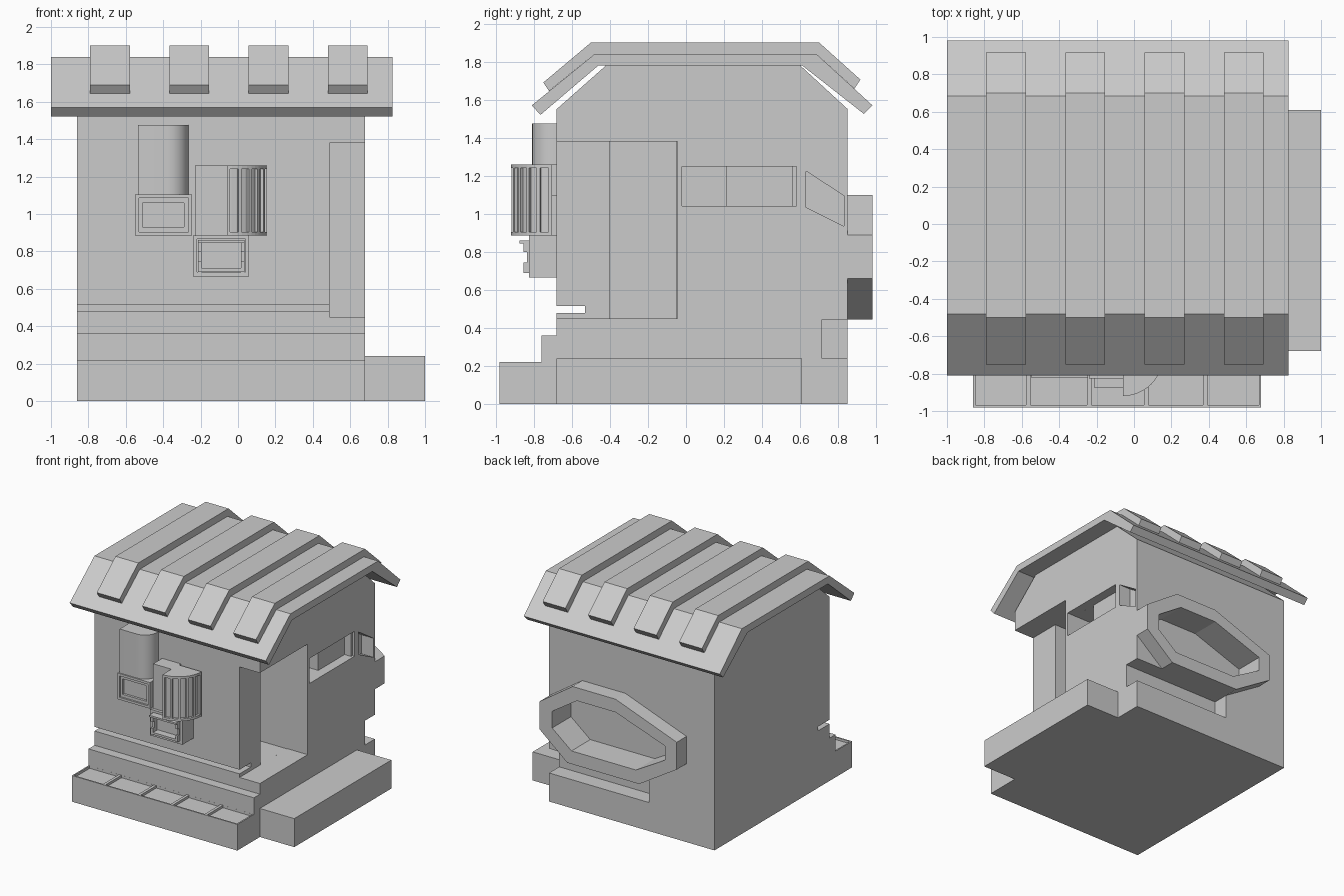
import bpy, bmesh, math

if "Cube" in bpy.data.objects:
    bpy.data.objects.remove(bpy.data.objects["Cube"])


def prism(name, pts, axis, a, b):
    """Extrude a 2D profile along an axis: x -> (y,z), y -> (x,z), z -> (x,y)."""
    def place(p, t):
        return {'x': (t, p[0], p[1]), 'y': (p[0], t, p[1]), 'z': (p[0], p[1], t)}[axis]
    bm = bmesh.new()
    lo = [bm.verts.new(place(p, a)) for p in pts]
    hi = [bm.verts.new(place(p, b)) for p in pts]
    n = len(pts)
    bm.faces.new(lo)
    bm.faces.new(hi[::-1])
    for i in range(n):
        j = (i + 1) % n
        bm.faces.new((lo[i], hi[i], hi[j], lo[j]))
    bmesh.ops.recalc_face_normals(bm, faces=bm.faces)
    me = bpy.data.meshes.new(name)
    bm.to_mesh(me)
    bm.free()
    ob = bpy.data.objects.new(name, me)
    bpy.context.collection.objects.link(ob)
    return ob


def box(name, x, y, z):
    return prism(name, [(x[0], z[0]), (x[1], z[0]), (x[1], z[1]), (x[0], z[1])], 'y', *y)


def cut(ob, cutters):
    """Subtract the cutters, bake the result and remove them."""
    for c in cutters:
        c.hide_render = True
        m = ob.modifiers.new("cut", 'BOOLEAN')
        m.operation, m.solver, m.object = 'DIFFERENCE', 'EXACT', c
    dg = bpy.context.evaluated_depsgraph_get()
    me = bpy.data.meshes.new_from_object(ob.evaluated_get(dg))
    ob.modifiers.clear()
    ob.data = me
    for c in cutters:
        bpy.data.objects.remove(c)


def arc(cx, cy, r, a0, a1, n):
    return [(cx + r * math.cos(math.radians(a0 + (a1 - a0) * i / n)),
             cy + r * math.sin(math.radians(a0 + (a1 - a0) * i / n))) for i in range(n + 1)]


# Main body: stepped front, chamfered top
body = prism("house_body", [
    (-.98, 0), (-.98, .22), (-.76, .22), (-.76, .36), (-.68, .36), (-.68, 1.55),
    (-.42, 1.78), (.6, 1.78), (.85, 1.55), (.85, 0)], 'x', -.86, .68)

outer = [(.68, .89), (.37, 1.1), (-.03, 1.1), (-.6, .89),
         (-.6, .66), (-.25, .445), (.42, .445), (.68, .66)]
inner = [(.56, .84), (.33, .99), (-.03, .99), (-.49, .83),
         (-.49, .71), (-.22, .555), (.38, .555), (.56, .7)]

cutters = [
    box("c_groove", (-.9, .8), (-.8, -.53), (.48, .515)),
    box("c_porch", (.49, .8), (-.8, -.045), (.45, 1.38)),
    box("c_door", (.05, .6), (-.4, -.05), (.4501, 1.3799)),
    box("c_window", (.6, .8), (-.02, .58), (1.04, 1.25)),
    box("c_window_deep", (.35, .7), (-.0199, .21), (1.0401, 1.2499)),
    prism("c_slant_window", [(.63, 1.225), (.83, 1.095), (.83, .935), (.63, 1.035)], 'x', .57, .8),
    box("c_back_slot", (-.25, .8), (.715, .95), (.24, .445)),
    prism("c_back_window", inner, 'y', .73, .95),
]
# Inset planting panels along the bottom step
edges = [-.86, -.565, -.24, .065, .38, .68]
for l, r in zip(edges, edges[1:]):
    cutters.append(box("c_panel", (l + .012, r - .012), (-.968, -.7605), (.2, .3)))
cut(body, cutters)

# Side step
box("side_step", (.68, 1), (-.68, .61), (0, .24))
# Window jamb in the side window
box("window_jamb", (.59, .66), (.56, .58), (1.04, 1.25))

# Back octagonal frame
frame = prism("back_window_frame", outer, 'y', .85, .98)
cut(frame, [prism("c_frame", inner, 'y', .8, 1.1)])

# Roof sheet and its four ribs
prism("roof", [(-.81, 1.57), (-.48, 1.84), (.685, 1.84), (.98, 1.57), (.935, 1.525),
               (.61, 1.78), (-.46, 1.78), (-.765, 1.52)], 'x', -1, .825)
for i in range(4):
    x = -.79 + i * .4235
    prism("roof_rib", [(-.75, 1.69), (-.5, 1.9), (.7, 1.9), (.917, 1.705), (.885, 1.658),
                       (.685, 1.84), (-.48, 1.84), (-.72, 1.645)], 'x', x, x + .212)

# Rounded duct on the front wall
duct = prism("front_duct", [(-.265, -.67), (-.535, -.67), (-.535, -.81)]
             + arc(-.375, -.7, .11, -90, 0, 6), 'z', 1.1, 1.475)

# Vent box with nested inset frames
vent = box("vent_box", (-.55, -.245), (-.82, -.67), (.885, 1.105))
cut(vent, [box("c_vent", (-.53, -.265), (-.9, -.805), (.905, 1.085)),
           box("c_vent_in", (-.51, -.29), (-.9, -.785), (.93, 1.06))])

# Cabinet with fluted quarter drum
box("cabinet", (-.23, -.055), (-.8, -.67), (.885, 1.26))
box("drum_back", (-.06, .1), (-.705, -.67), (.885, 1.1))
C = (-.06, -.705)
prism("drum_core", [C] + arc(*C, .195, -90, 0, 12), 'z', .89, 1.25)
for z in (.885, 1.24):
    prism("drum_rim", [C] + arc(*C, .215, -90, 0, 12), 'z', z, z + .02)
for i in range(6):
    a = -90 + i * 17
    prism("drum_rib", arc(*C, .19, a, a + 5, 1) + arc(*C, .213, a + 5, a, 1), 'z', .9, 1.245)

# Lower meter box with a raised bracket frame
meter = box("meter_box", (-.24, .06), (-.825, -.67), (.665, .885))
cut(meter, [box("c_meter", (-.22, .04), (-.9, -.81), (.69, .865)),
            box("c_meter_in", (-.2, .02), (-.9, -.79), (.71, .845))])
box("bracket_top", (-.215, .035), (-.875, -.81), (.845, .86))
box("bracket_bottom", (-.2, .02), (-.85, -.8), (.692, .71))
for x in (-.215, .015):
    for z in ((.69, .745), (.8, .845)):
        box("bracket_side", (x, x + .02), (-.855, -.8), z)
    box("bracket_link", (x, x + .02), (-.835, -.8), (.745, .8))

# Smooth the rounded pieces only
bpy.ops.object.select_all(action='DESELECT')
duct.select_set(True)
bpy.context.view_layer.objects.active = duct
bpy.ops.object.shade_smooth_by_angle(angle=math.radians(30))
